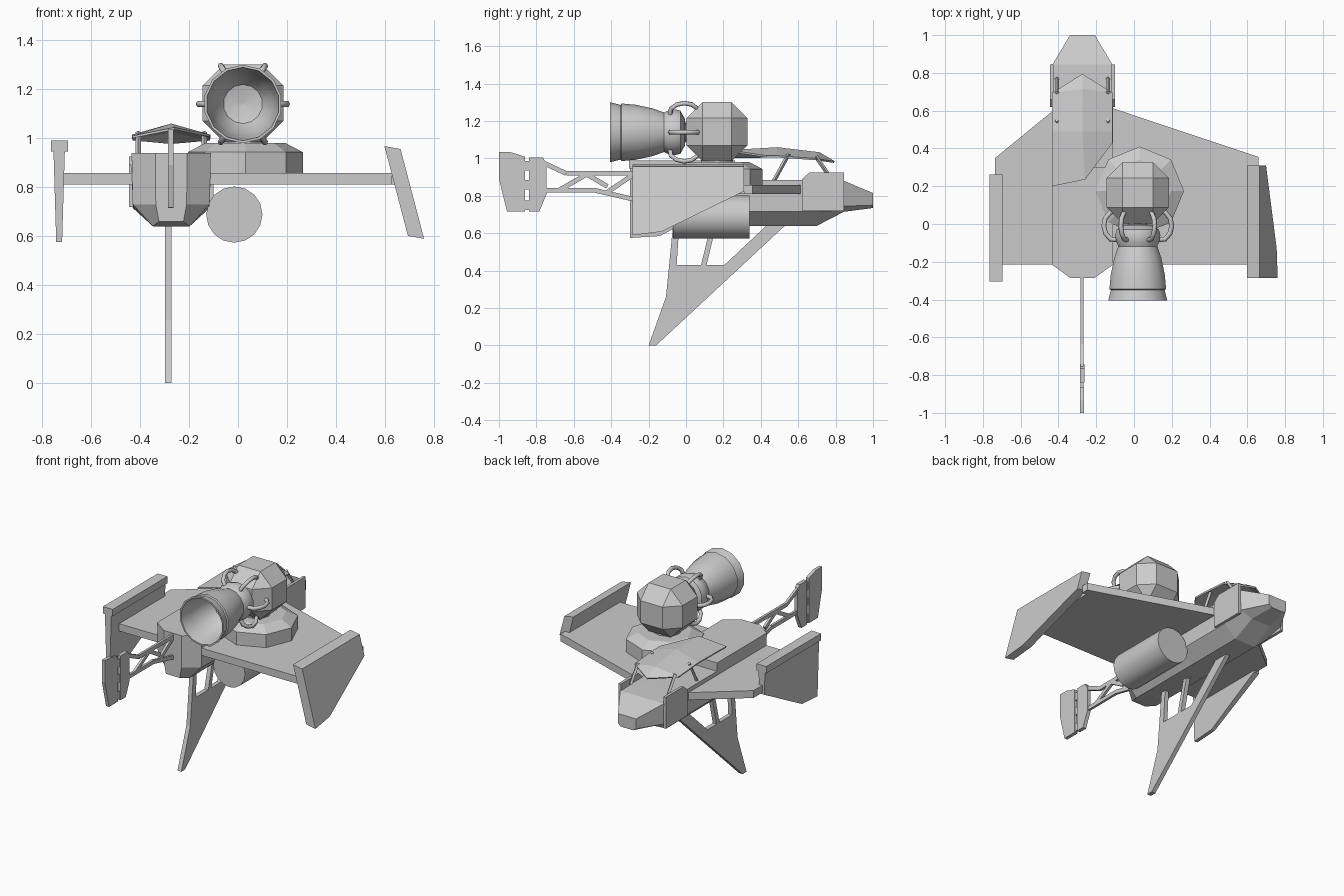
import bpy, bmesh, math
from mathutils import Vector

if "Cube" in bpy.data.objects:
    bpy.data.objects.remove(bpy.data.objects["Cube"])

HX = -0.273  # hull centre line in x


def finish(name, bm, smooth=None):
    bmesh.ops.remove_doubles(bm, verts=bm.verts, dist=1e-5)
    bmesh.ops.recalc_face_normals(bm, faces=bm.faces)
    me = bpy.data.meshes.new(name)
    bm.to_mesh(me)
    bm.free()
    ob = bpy.data.objects.new(name, me)
    bpy.context.collection.objects.link(ob)
    if smooth:
        bpy.context.view_layer.objects.active = ob
        ob.select_set(True)
        bpy.ops.object.shade_smooth_by_angle(angle=math.radians(smooth))
        ob.select_set(False)
    return ob


def loft(name, sections, smooth=None, closed=True):
    """Join equal-length point loops; cap both ends."""
    bm = bmesh.new()
    rings = [[bm.verts.new(p) for p in s] for s in sections]
    n = len(rings[0])
    for a, b in zip(rings, rings[1:]):
        for i in range(n if closed else n - 1):
            j = (i + 1) % n
            bm.faces.new((a[i], a[j], b[j], b[i]))
    if closed:
        bm.faces.new(rings[0])
        bm.faces.new(rings[-1])
    return finish(name, bm, smooth)


def plate(name, pts, x, t):
    """Side profile of (y, z) points with thickness t around x."""
    return loft(name, [[(s, y, z) for y, z in pts] for s in (x - t / 2, x + t / 2)])


def box(name, lo, hi):
    (a, b, c), (d, e, f) = lo, hi
    return plate(name, [(b, c), (e, c), (e, f), (b, f)], (a + d) / 2, d - a)


def bar(name, p, q, r, sides=4):
    p, q = Vector(p), Vector(q)
    bm = bmesh.new()
    bmesh.ops.create_cone(bm, cap_ends=True, segments=sides, radius1=r, radius2=r,
                          depth=(q - p).length)
    d = (q - p).to_track_quat('Z', 'Y')
    for v in bm.verts:
        v.co = d @ v.co + (p + q) / 2
    return finish(name, bm, 40 if sides > 8 else None)


# Hull: bucket-shaped cross-sections, raised at the rear
def section(y, w, bw, zb, zc, zt):
    return [(HX + sx * a, y, z) for sx, a, z in
            ((-1, w, zt), (-1, w * .97, zc), (-1, bw, zb), (1, bw, zb), (1, w * .97, zc), (1, w, zt))]


loft("rear_hull", [section(-.285, .065, .05, .66, .73, .94),
                   section(-.215, .162, .075, .64, .73, .94),
                   section(.30, .162, .075, .64, .715, .94)], 25)
loft("front_hull", [section(.30, .162, .075, .64, .715, .885),
                    section(.70, .162, .075, .64, .715, .885),
                    section(.845, .158, .07, .715, .745, .88),
                    section(1.0, .066, .045, .735, .75, .815)])
for s, n in ((-1, "left"), (1, "right")):
    x = HX + s * .163
    plate(n + "_cockpit_panel", [(.62, .72), (.845, .72), (.845, .925), (.66, .925), (.62, .89)], x, .018)
    bar(n + "_rear_roof_post", (HX + s * .135, .47, .88), (HX + s * .135, .55, 1.025), .011)
    bar(n + "_front_roof_post", (HX + s * .135, .77, .90), (HX + s * .135, .695, 1.01), .011)

# Tent-shaped roof over the cockpit
roof = loft("cockpit_roof", [
    [(HX - .16, .20, 1.01), (HX + .013, .235, 1.045), (HX + .16, .43, 1.015)],
    [(HX - .16, .49, 1.015), (HX, .49, 1.06), (HX + .16, .49, 1.015)],
    [(HX - .16, .695, 1.0), (HX, .715, 1.033), (HX + .16, .695, 1.0)],
    [(HX - .155, .697, .999), (HX, .795, .985), (HX + .155, .697, .999)]], closed=False)
roof.modifiers.new("thickness", 'SOLIDIFY').thickness = .01

# Wing slab
outline = [(-.735, -.215), (.63, -.215), (.63, .31), (.66, .31), (.66, .355), (-.11, .612),
           (-.435, .595), (-.735, .35)]
loft("wing", [[(x, y, z) for x, y in outline] for z in (.81, .858)])

# Winglets: leaning on the right, upright with a top rail on the left
side = [(-.285, .962), (-.285, .595), (-.13, .615), (.31, .83), (.31, .962)]
lean = lambda z: .632 + (.96 - z) * .262
loft("right_winglet", [[(lean(z) + s * .033, y, z + s * -.006) for y, z in side] for s in (-1, 1)])
left = [(-.30, .95), (-.30, .575), (-.14, .585), (.26, .80), (.26, .95)]
loft("left_winglet", [[(-.731 + s * (.012 + (z - .575) * .03), y, z) for y, z in left] for s in (-1, 1)])
box("left_winglet_rail", (-.765, -.305, .945), (-.695, .262, .99))

# Cylinder slung under the wing
bar("underwing_tank", (-.015, -.07, .688), (-.015, .34, .688), .115, 16)

# Lower fin with braced openings
for n, pts in (("blade", [(-.2, 0), (-.16, 0), (.303, .43), (-.09, .43), (-.107, .26)]),
               ("rear_leg", [(-.09, .43), (-.05, .43), (-.035, .66), (-.068, .66)]),
               ("middle_strut", [(.08, .43), (.11, .43), (.165, .66), (.137, .66)]),
               ("front_leg", [(.205, .43), (.303, .43), (.55, .66), (.45, .66)])):
    plate("lower_fin_" + n, pts, -.285, .028)

# Tail boom truss and split tail fin
truss = [((-.25, .92), (-.64, .92)), ((-.64, .92), (-.76, .975)), ((-.25, .775), (-.49, .83)),
         ((-.49, .83), (-.77, .83)), ((-.28, .915), (-.42, .82)), ((-.42, .85), (-.53, .915)),
         ((-.53, .915), (-.68, .83))]
for i, (a, b) in enumerate(truss):
    d = Vector((b[0] - a[0], b[1] - a[1])).normalized() * .0125
    plate("tail_truss_%d" % (i + 1), [(a[0] - d.y, a[1] + d.x), (b[0] - d.y, b[1] + d.x),
                                      (b[0] + d.y, b[1] - d.x), (a[0] + d.y, a[1] - d.x)], -.275, .016)
plate("tail_fin", [(-.84, 1.005), (-.765, 1.005), (-.745, .97), (-.745, .81), (-.785, .715), (-.84, .715)],
      -.275, .024)
plate("rudder", [(-1, 1.035), (-.935, 1.033), (-.862, 1.01), (-.862, .716), (-.957, .716), (-1, .89)],
      -.275, .022)
for i, z in enumerate((.75, .86, .96)):
    box("rudder_hinge_%d" % (i + 1), (-.282, -.87, z - .025), (-.268, -.83, z + .025))


# Turret base: octagon with a sloped shoulder
def octagon(r, z):
    return [(.03 + r * math.cos(k * math.pi / 4), .175 + r * math.sin(k * math.pi / 4), z) for k in range(8)]


loft("turret_base", [octagon(.235, .85), octagon(.235, .943), octagon(.165, .98)])
bar("turret_neck", (.02, .165, .97), (.02, .165, 1.02), .085, 12)

# Turret head: chamfered cube
bm = bmesh.new()
bmesh.ops.create_cube(bm, size=1)
for v in bm.verts:
    v.co = Vector((.02 + v.co.x * .33, .166 + v.co.y * .325, 1.143 + v.co.z * .315))
bmesh.ops.bevel(bm, geom=bm.edges[:], offset=.085, segments=1, affect='EDGES')
finish("turret_head", bm)

# Turned nozzle with a hollow bell, and its axle
AX, AZ = .02, 1.14
profile = [(.001, .0), (.07, -.005), (.115, -.03), (.123, -.06), (.116, -.095), (.106, -.118), (.128, -.18),
           (.147, -.27), (.154, -.345), (.146, -.35), (.16, -.405), (.15, -.405), (.138, -.33),
           (.12, -.22), (.08, -.16), (.001, -.14)]
loft("nozzle", [[(AX + r * math.cos(a), y, AZ + r * math.sin(a))
                 for a in [math.tau * (k + .5) / 14 for k in range(14)]] for r, y in profile], 35)
bar("nozzle_axle", (AX, -.03, AZ), (AX, .03, AZ), .05, 12)

# Six curved pipes from the nozzle to the head
arc = [(.10, -.085), (.145, -.08), (.17, -.05), (.18, -.01), (.172, .03), (.145, .062), (.11, .075)]
for k in range(6):
    a = k * math.pi / 3
    cu = bpy.data.curves.new("pipe_%d" % (k + 1), 'CURVE')
    cu.dimensions = '3D'
    cu.bevel_depth, cu.bevel_resolution, cu.use_fill_caps = .013, 1, True
    sp = cu.splines.new('POLY')
    sp.points.add(len(arc) - 1)
    for p, (r, y) in zip(sp.points, arc):
        p.co = (AX + r * math.cos(a), y, AZ + r * math.sin(a), 1)
    sp.use_smooth = True
    bpy.context.collection.objects.link(bpy.data.objects.new(cu.name, cu))
